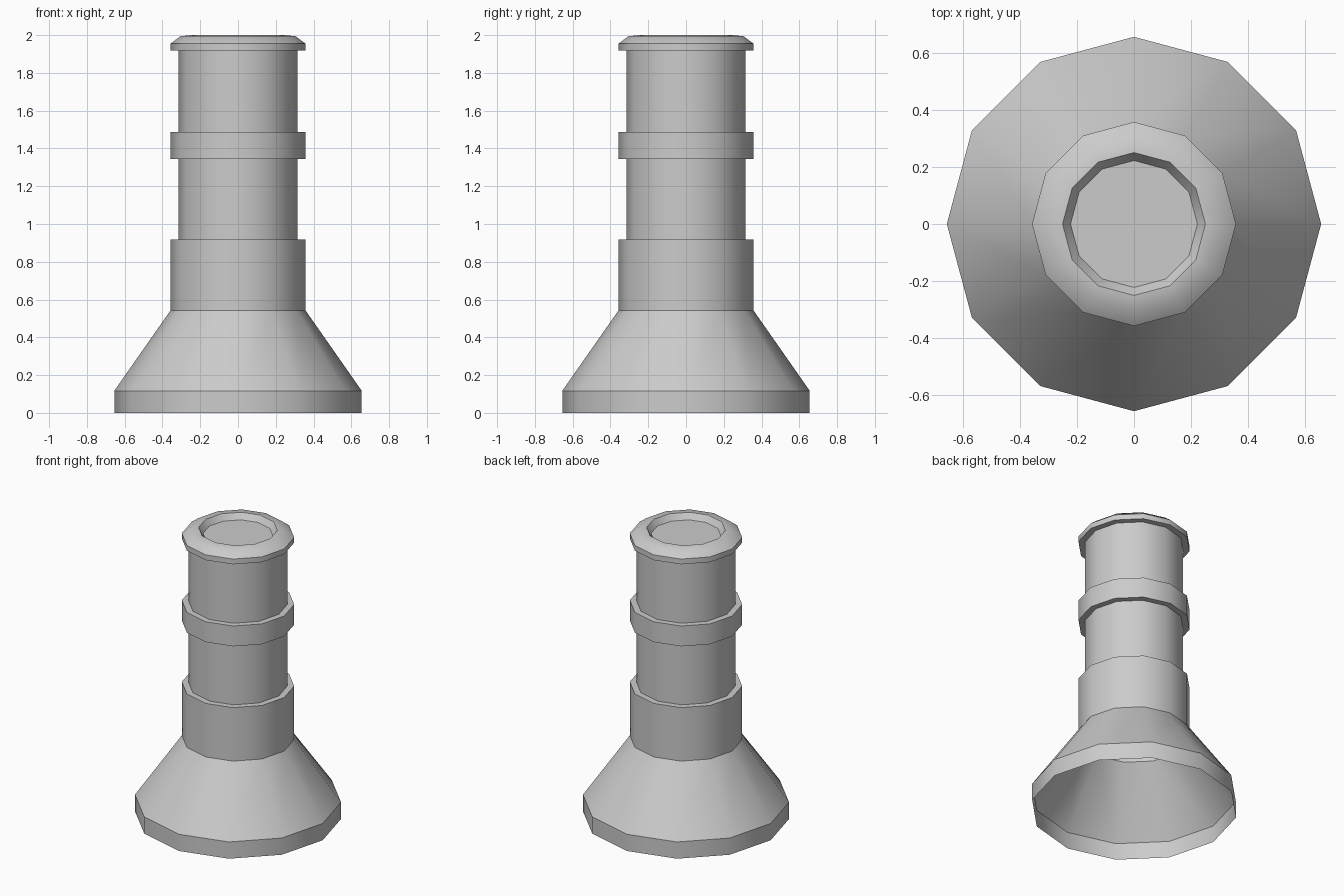
import bpy, bmesh, math

cube = bpy.data.objects.get("Cube")
if cube:
    bpy.data.objects.remove(cube, do_unlink=True)

SIDES = 12
FOOT, WIDE, SLIM = 0.655, 0.357, 0.315

grey = bpy.data.materials.new("plain grey")
grey.use_nodes = True
grey.diffuse_color = (0.6, 0.6, 0.6, 1)
grey.node_tree.nodes["Principled BSDF"].inputs["Base Color"].default_value = (0.6, 0.6, 0.6, 1)


def lathe(name, profile, cap=False):
    """Turn a (radius, height) profile, listed outside-up, into a twelve-sided shell."""
    bm = bmesh.new()
    rings = []
    for r, z in profile:
        rings.append([bm.verts.new((r * math.cos(math.tau * i / SIDES),
                                    r * math.sin(math.tau * i / SIDES), z))
                      for i in range(SIDES)])
    for low, high in zip(rings, rings[1:]):
        for i in range(SIDES):
            j = (i + 1) % SIDES
            bm.faces.new((low[i], low[j], high[j], high[i]))
    if cap:
        bm.faces.new(rings[-1])
    mesh = bpy.data.meshes.new(name)
    bm.to_mesh(mesh)
    bm.free()
    mesh.materials.append(grey)
    obj = bpy.data.objects.new(name, mesh)
    bpy.context.collection.objects.link(obj)
    bpy.ops.object.select_all(action='DESELECT')
    obj.select_set(True)
    bpy.context.view_layer.objects.active = obj
    bpy.ops.object.shade_smooth_by_angle(angle=math.radians(33))
    return obj


# Hollow foot, open underneath
lathe("flared_base", [(FOOT, 0), (FOOT, 0.117), (WIDE, 0.543)])

# Thick collar with a ledge on top
lathe("lower_collar", [(WIDE, 0.543), (WIDE, 0.917), (SLIM, 0.917)])

# Shaft sections and the band between them
lathe("lower_shaft", [(SLIM, 0.917), (SLIM, 1.345)])
lathe("middle_band", [(SLIM, 1.345), (WIDE, 1.345), (WIDE, 1.487), (SLIM, 1.487)])
lathe("upper_shaft", [(SLIM, 1.487), (SLIM, 1.918)])

# Rounded lip with a shallow recessed floor
lathe("top_rim", [(SLIM, 1.918), (WIDE, 1.918), (WIDE, 1.955), (0.305, 1.994),
                  (0.25, 2.0), (0.222, 1.96)], cap=True)
